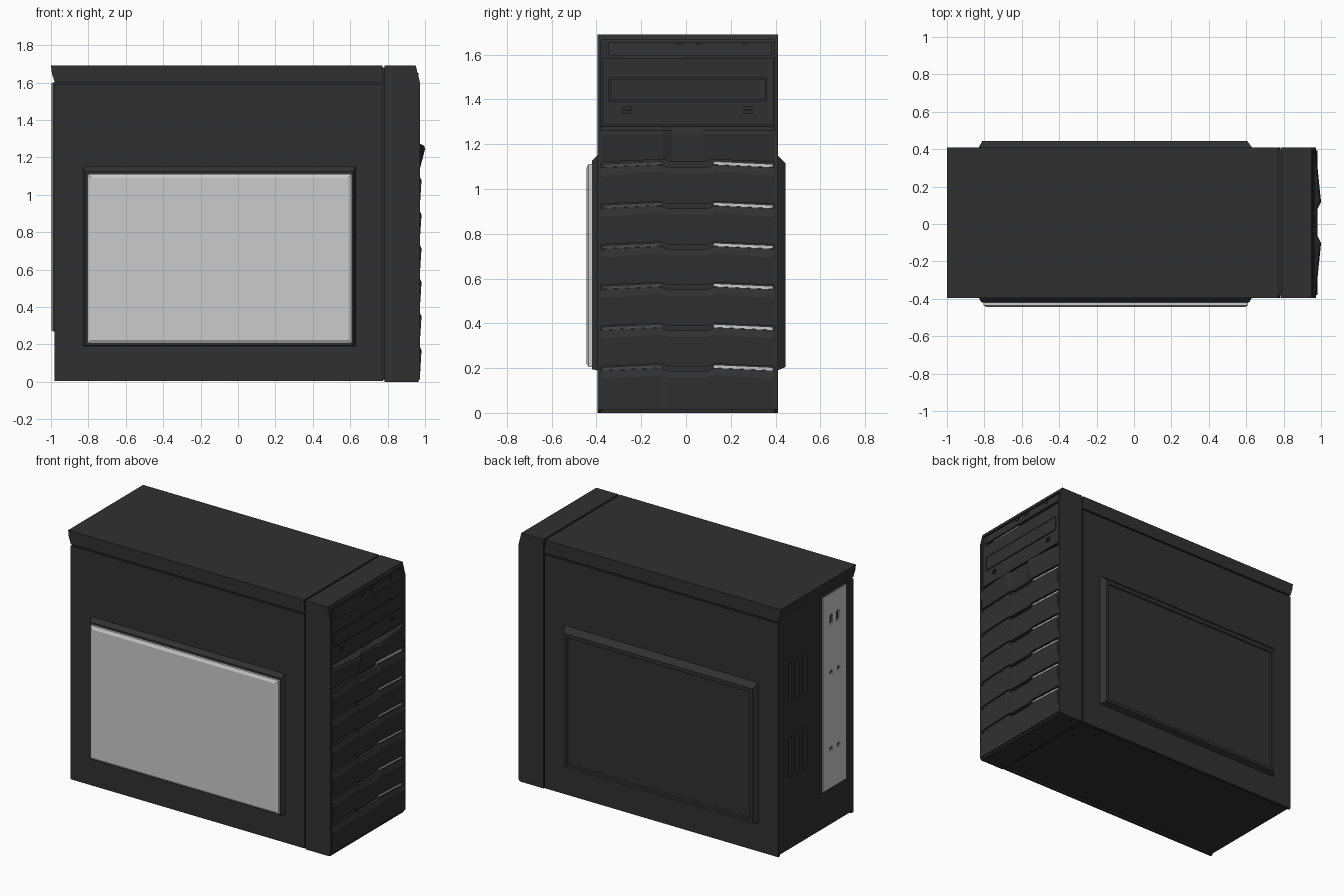
import bpy, bmesh, math

if "Cube" in bpy.data.objects:
    bpy.data.objects.remove(bpy.data.objects["Cube"])

def material(name, v):
    m = bpy.data.materials.new(name)
    m.diffuse_color = (v, v, v, 1)
    m.use_nodes = True
    m.node_tree.nodes["Principled BSDF"].inputs["Base Color"].default_value = m.diffuse_color
    return m

BLACK = material("black_paint", 0.03)
DARK = material("dark_mesh", 0.07)
Y0, Y1 = -0.395, 0.41          # case width
YC = (Y0 + Y1) / 2

def loft(name, loops, mat=BLACK):
    """Bridge equal-sized loops of points and cap both ends."""
    bm = bmesh.new()
    rings = [[bm.verts.new(p) for p in loop] for loop in loops]
    n = len(rings[0])
    for a, b in zip(rings, rings[1:]):
        for i in range(n):
            j = (i + 1) % n
            bm.faces.new((a[i], a[j], b[j], b[i]))
    bm.faces.new(rings[0])
    bm.faces.new(rings[-1])
    bmesh.ops.recalc_face_normals(bm, faces=bm.faces)
    me = bpy.data.meshes.new(name)
    bm.to_mesh(me)
    bm.free()
    ob = bpy.data.objects.new(name, me)
    bpy.context.collection.objects.link(ob)
    if mat:
        me.materials.append(mat)
    return ob

def profile(pts, y):
    return [(x, y, z) for x, z in pts]

def prism(name, pts, y0, y1, mat=BLACK):
    return loft(name, [profile(pts, y0), profile(pts, y1)], mat)

def rect(x0, x1, z0, z1):
    return [(x0, z0), (x1, z0), (x1, z1), (x0, z1)]

def box(name, x0, x1, y0, y1, z0, z1, mat=BLACK):
    return prism(name, rect(x0, x1, z0, z1), y0, y1, mat)

def oval(name, x0, x1, y, z, w, h):
    """Upright rounded slot running along x."""
    r = w / 2
    ring = []
    for i in range(16):
        a = 2 * math.pi * (i + 0.5) / 16
        dz = math.copysign(max(h / 2 - r, 0), math.sin(a))
        ring.append((y + r * math.cos(a), z + dz + r * math.sin(a)))
    return loft(name, [[(x, a, b) for a, b in ring] for x in (x0, x1)])

def cut(ob, cutters):
    for c in cutters:
        c.hide_render = True
        m = ob.modifiers.new("cut", 'BOOLEAN')
        m.operation, m.solver, m.object = 'DIFFERENCE', 'EXACT', c
    dg = bpy.context.evaluated_depsgraph_get()
    me = bpy.data.meshes.new_from_object(ob.evaluated_get(dg))
    ob.modifiers.clear()
    ob.data = me
    for c in cutters:
        bpy.data.objects.remove(c)

# Main chassis with vent slots in the rear wall
chassis = box("chassis", -0.98, 0.775, Y0 + 0.012, Y1 - 0.012, 0.015, 1.62)
cut(chassis, [box("slot_cutter", -1.1, -0.95, y - 0.012, y + 0.012, z, z + 0.27)
              for z in (0.5, 1.0) for y in (0.28, 0.205, 0.12)])
for y in (Y0, Y1 - 0.02):
    box("bottom_rail", -0.98, 0.775, y, y + 0.02, 0.004, 0.03)

# Top cover with an overhanging rear lip
prism("top_cover", [(-0.98, 1.6), (0.78, 1.6), (0.772, 1.69), (-1.0, 1.69), (-0.995, 1.65)], Y0, Y1)

# Side panels
box("left_side_panel", -0.98, 0.775, Y0, Y0 + 0.015, 0.006, 1.59)
box("right_side_panel", -0.98, 0.775, Y1 - 0.015, Y1, 0.006, 1.59)

# Raised bulge with a shallow inset on the plain side
outer = rect(-0.83, 0.63, 0.19, 1.15)
rim = rect(-0.81, 0.605, 0.205, 1.115)
inner = rect(-0.79, 0.585, 0.225, 1.09)
floor = rect(-0.785, 0.58, 0.23, 1.085)
loft("side_bulge", [profile(outer, 0.4), profile(outer, Y1), profile(rim, 0.445),
                    profile(inner, 0.445), profile(floor, 0.437)])

# Window frame and bevelled window on the other side
loft("window_frame", [profile(outer, -0.385), profile(outer, Y0),
                      profile(rect(-0.815, 0.615, 0.195, 1.125), -0.42)])
pane = rect(-0.805, 0.61, 0.205, 1.112)
loft("side_window", [profile(pane, -0.41), profile(pane, -0.435),
                     profile(rect(-0.785, 0.59, 0.222, 1.092), -0.445)], None)

# Rear expansion plate with screw holes
box("rear_plate_frame", -0.993, -0.97, -0.3, -0.035, 0.27, 1.6)
plate = box("rear_plate", -1.0, -0.99, -0.295, -0.04, 0.275, 1.595, None)
holes = [oval("hole_cutter", -1.05, -0.992, y, 1.42, 0.03, 0.07) for y in (-0.13, -0.2)]
holes += [oval("hole_cutter", -1.05, -0.992, y, z, 0.026, 0.03)
          for z in (0.54, 1.06) for y in (-0.13, -0.21)]
cut(plate, holes)

# Front bezel: recessed core, two cheeks, top and bottom lips
prism("bezel_core", [(0.785, 0.0), (0.95, 0.0), (0.95, 1.66), (0.935, 1.69), (0.785, 1.69)],
      Y0 + 0.01, Y1 - 0.01)
cheek = [(0.783, 0), (0.96, 0), (0.973, 0.015), (0.973, 1.6), (0.95, 1.69), (0.783, 1.69)]
prism("bezel_cheek", cheek, Y0, Y0 + 0.016)
prism("bezel_cheek", cheek, Y1 - 0.016, Y1)
prism("bezel_top_lip", [(0.92, 1.665), (0.957, 1.665), (0.95, 1.69), (0.92, 1.69)], Y0 + 0.01, Y1 - 0.01)
box("bezel_bottom_lip", 0.9, 0.965, Y0 + 0.01, Y1 - 0.01, 0, 0.012)
box("bezel_seam", 0.76, 0.8, Y0 + 0.012, Y1 - 0.012, 0.01, 1.68)

# Port strip with ports and a thin light line below
prism("port_strip", [(0.94, 1.597), (0.966, 1.597), (0.957, 1.655), (0.94, 1.655)], -0.345, 0.385)
for y, w in ((-0.03, 0.03), (0.06, 0.03), (0.26, 0.02)):
    box("port", 0.95, 0.966, y - w / 2, y + w / 2, 1.632, 1.65)
box("light_line", 0.94, 0.958, -0.28, -0.02, 1.587, 1.592, None)

# Optical drive cover with tray and small vents
drive = box("drive_cover", 0.94, 0.962, Y0 + 0.02, Y1 - 0.02, 1.288, 1.583)
cut(drive, [box("tray_cutter", 0.955, 1.1, -0.345, 0.36, 1.393, 1.495)] +
    [box("vent_cutter", 0.955, 1.1, YC + s * 0.27 - 0.02, YC + s * 0.27 + 0.02, z, z + 0.008)
     for s in (-1, 1) for z in (1.34, 1.357)])
box("drive_tray", 0.945, 0.964, -0.34, 0.355, 1.398, 1.49)

# Winged panel swelling out either side of a central dip
wing = []
for dy, b in ((-0.386, 0.972), (-0.11, 1.0), (-0.07, 0.98), (0.07, 0.98), (0.11, 1.0), (0.386, 0.972)):
    z = 1.12 + (0.012 if abs(dy) == 0.11 else 0)
    wing.append(profile([(0.94, z), (0.968, z), (b, 1.245), (b - 0.005, 1.262),
                         (0.958, 1.28), (0.94, 1.28)], YC + dy))
loft("winged_panel", wing)

# Six bay covers separated by chevron-shaped gaps with mesh strips
SEAMS = [1.105, 0.922, 0.741, 0.56, 0.378, 0.197]
STATIONS = [(-0.386, 0), (-0.12, 0.012), (-0.09, 0), (0.09, 0), (0.12, 0.012), (0.386, 0)]
for i, s in enumerate(SEAMS):
    last = i == len(SEAMS) - 1
    low = 0.014 if last else SEAMS[i + 1] + 0.011
    fin = []
    for dy, dz in STATIONS:
        zt, zb = s - 0.009 + dz, low + (0 if last else dz)
        crease = zt - 0.03 - (0.008 if abs(dy) > 0.3 else 0)
        fin.append(profile([(0.94, zb), (0.972, zb), (0.98, crease), (0.968, zt), (0.94, zt)], YC + dy))
    loft("bay_cover", fin)
    for side, mat in ((1, None), (-1, DARK)):
        ends = []
        for dy, dz in ((0.115, 0.012), (0.38, 0)):
            ends.append(profile(rect(0.94, 0.962, s - 0.008 + dz, s + 0.006 + dz), YC + side * dy))
        loft("mesh_strip", ends, mat)
